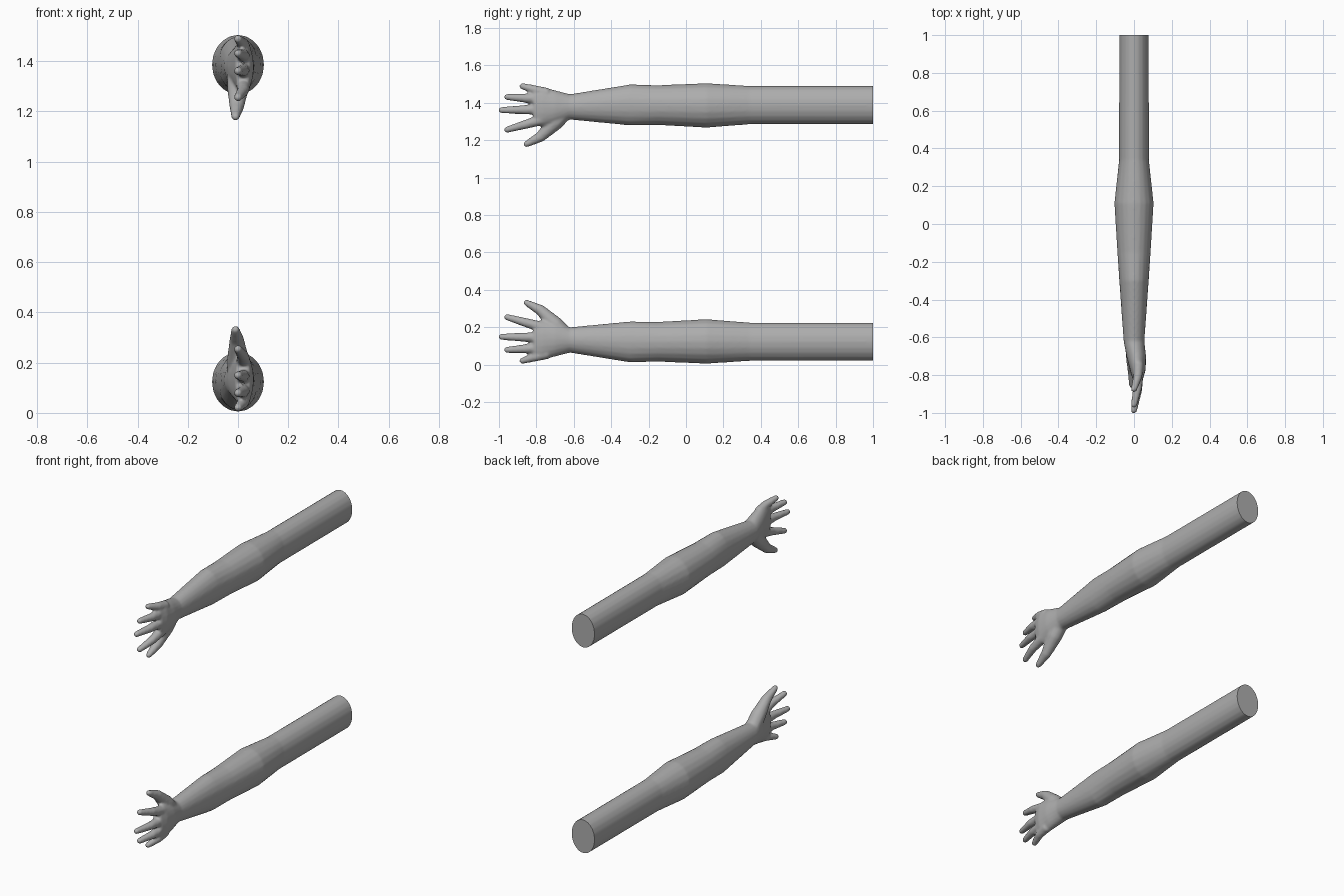
import bpy, bmesh, math
from mathutils import Vector, Matrix

cube = bpy.data.objects.get("Cube")
if cube:
    bpy.data.objects.remove(cube, do_unlink=True)

clay = bpy.data.materials.new("plain grey")
clay.use_nodes = True
grey = (0.42, 0.42, 0.42, 1)
clay.diffuse_color = grey
clay.node_tree.nodes["Principled BSDF"].inputs["Base Color"].default_value = grey


def skin_rings(bm, rings):
    """Bridge matching rings of vertices and close both ends."""
    n = len(rings[0])
    for a, b in zip(rings, rings[1:]):
        for i in range(n):
            j = (i + 1) % n
            bm.faces.new((a[i], a[j], b[j], b[i]))
    bm.faces.new(rings[0][::-1])
    bm.faces.new(rings[-1])


def loft(bm, sections, sides=20):
    """Sections along the arm: y, centre x, half width, bottom z, top z."""
    rings = []
    for y, cx, hw, lo, hi in sections:
        ring = []
        for i in range(sides):
            a = math.tau * i / sides
            ring.append(bm.verts.new((cx + hw * math.cos(a), y,
                                      (lo + hi) / 2 + (hi - lo) / 2 * math.sin(a))))
        rings.append(ring)
    skin_rings(bm, rings)


def digit(bm, joints, sides=12):
    """Tapered tube through joints (x, y, z, radius) with a domed tip."""
    pts = [Vector(j[:3]) for j in joints]
    radii = [j[3] for j in joints]
    end = (pts[-1] - pts[-2]).normalized()
    tip, r = pts[-1], radii[-1]
    for a in (35, 65, 85):
        pts.append(tip + end * r * math.sin(math.radians(a)))
        radii.append(r * math.cos(math.radians(a)))
    rings = []
    for k, p in enumerate(pts):
        d = (pts[min(k + 1, len(pts) - 1)] - pts[max(k - 1, 0)]).normalized()
        u = Vector((1, 0, 0)) - d * d.x
        u.normalize()
        v = d.cross(u)
        rings.append([bm.verts.new(p + radii[k] * (u * math.cos(t) + v * math.sin(t)))
                      for t in (math.tau * i / sides for i in range(sides))])
    skin_rings(bm, rings)


# Arm from the cut shoulder end to the wrist, then the flat palm
ARM = [(1.05, 0, .078, .02, .225), (.34, 0, .079, .02, .225), (.11, 0, .104, .005, .243),
       (-.15, 0, .088, .016, .229), (-.3, 0, .078, .012, .231),
       (-.62, 0, .055, .064, .2), (-.7, .012, .052, .043, .225),
       (-.77, .02, .042, .025, .238), (-.815, .02, .03, .03, .23)]

# Base and tip of each finger in y and z
FINGERS = [((-.74, .06), (-.875, .021)), ((-.77, .09), (-.957, .079)),
           ((-.77, .145), (-.986, .149)), ((-.77, .2), (-.957, .254))]

THUMB = [(.0, -.64, .15, .045), (.0, -.7, .215, .044),
         (-.005, -.78, .293, .029), (-.01, -.853, .331, .017)]

bm = bmesh.new()
loft(bm, ARM)
for (by, bz), (ty, tz) in FINGERS:
    digit(bm, [(.022, by, bz, .03), (.02, (by + ty) / 2, (bz + tz) / 2, .024),
               (.0, ty, tz, .017)])
digit(bm, THUMB)
bmesh.ops.recalc_face_normals(bm, faces=bm.faces)
mesh = bpy.data.meshes.new("lower_arm")
bm.to_mesh(mesh)
bm.free()

# Fuse the parts into one soft skin
lower = bpy.data.objects.new("lower_arm", mesh)
bpy.context.collection.objects.link(lower)
fuse = lower.modifiers.new("fuse", 'REMESH')
fuse.mode = 'VOXEL'
fuse.voxel_size = 0.0065
soft = lower.modifiers.new("soften", 'SMOOTH')
soft.factor = 0.5
soft.iterations = 8
deps = bpy.context.evaluated_depsgraph_get()
fused = bpy.data.meshes.new_from_object(lower.evaluated_get(deps))
lower.modifiers.clear()

# Flat cut at the shoulder end
bm = bmesh.new()
bm.from_mesh(fused)
cut = bmesh.ops.bisect_plane(bm, geom=bm.verts[:] + bm.edges[:] + bm.faces[:],
                             plane_co=(0, 1, 0), plane_no=(0, 1, 0), clear_outer=True)
rim = [e for e in cut["geom_cut"] if isinstance(e, bmesh.types.BMEdge)]
bmesh.ops.contextual_create(bm, geom=rim)
bmesh.ops.recalc_face_normals(bm, faces=bm.faces)
bm.to_mesh(fused)
bm.free()
fused.materials.clear()
fused.materials.append(clay)
lower.data = fused

# Mirrored partner above
upper_mesh = fused.copy()
upper_mesh.transform(Matrix.Translation((0, 0, 1.51)) @ Matrix.Scale(-1, 4, (0, 0, 1)))
upper_mesh.flip_normals()
upper = bpy.data.objects.new("upper_arm", upper_mesh)
bpy.context.collection.objects.link(upper)

for ob in (lower, upper):
    bpy.ops.object.select_all(action='DESELECT')
    ob.select_set(True)
    bpy.context.view_layer.objects.active = ob
    bpy.ops.object.shade_smooth_by_angle(angle=math.radians(50))
